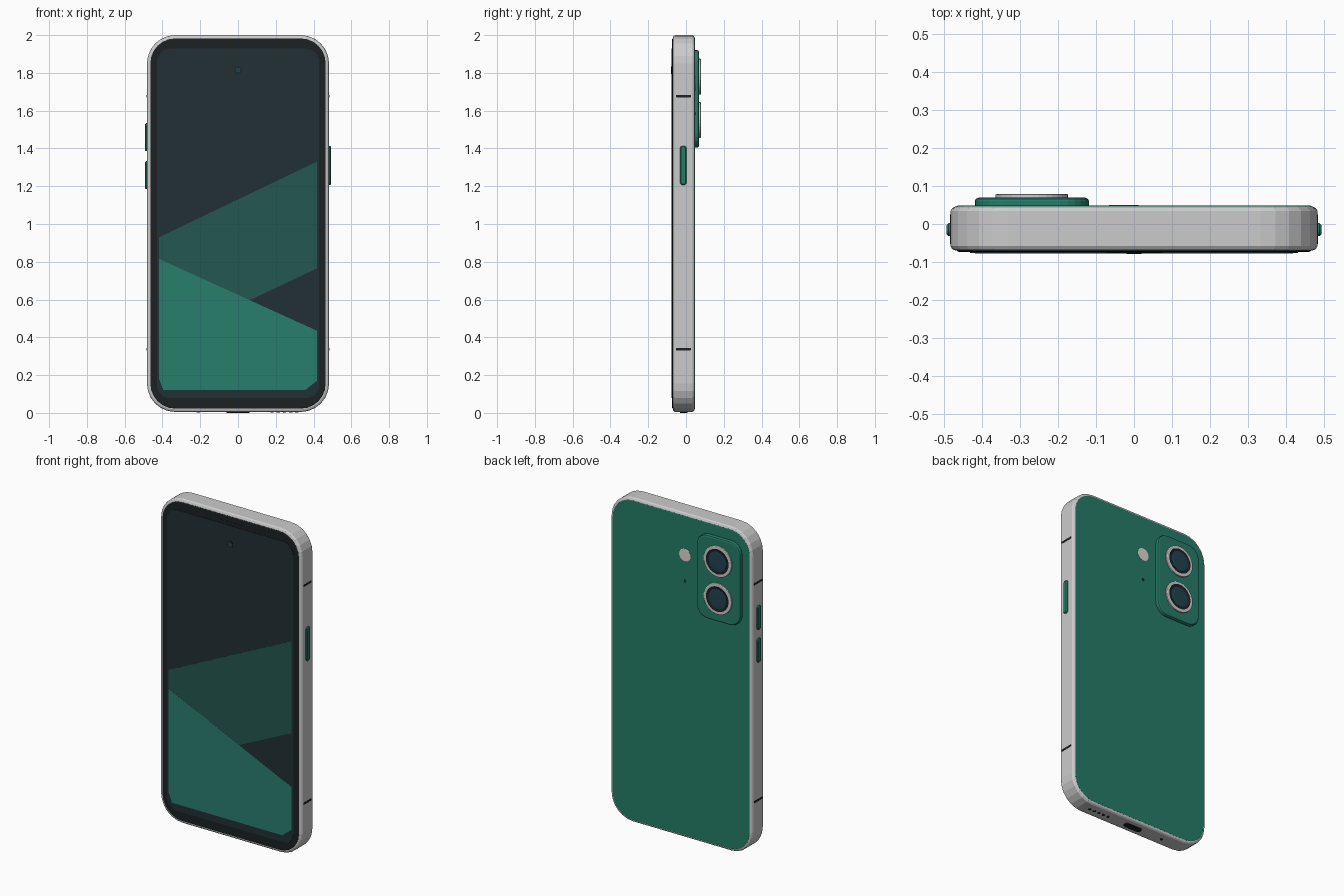
import bpy, bmesh
from math import sin, cos, pi

if "Cube" in bpy.data.objects:
    bpy.data.objects.remove(bpy.data.objects["Cube"])


def mat(name, rgb):
    m = bpy.data.materials.new(name)
    m.diffuse_color = (*rgb, 1)
    m.use_nodes = True
    m.node_tree.nodes["Principled BSDF"].inputs["Base Color"].default_value = m.diffuse_color
    return m


GREEN = mat("green", (0.018, 0.20, 0.135))
BLACK = mat("black", (0.012, 0.015, 0.016))
SCREEN = mat("screen", (0.015, 0.03, 0.035))
MID = mat("wallpaper_mid", (0.017, 0.095, 0.08))
LIGHT = mat("wallpaper_light", (0.022, 0.21, 0.15))
BLUE = mat("lens_blue", (0.015, 0.055, 0.08))
SILVER = mat("silver", (0.62, 0.64, 0.63))
CREAM = mat("cream", (0.72, 0.68, 0.62))

AXES = {"x": lambda u, v, d: (d, u, v),
        "y": lambda u, v, d: (u, d, v),
        "z": lambda u, v, d: (u, v, d)}


def build(name, loops, axis, material):
    """Skin a stack of (points, depth) loops and cap both ends."""
    bm = bmesh.new()
    rows = [[bm.verts.new(AXES[axis](u, v, d)) for u, v in pts] for pts, d in loops]
    n = len(rows[0])
    for a, b in zip(rows, rows[1:]):
        for i in range(n):
            j = (i + 1) % n
            bm.faces.new((a[i], a[j], b[j], b[i]))
    bm.faces.new(rows[0])
    bm.faces.new(rows[-1])
    bmesh.ops.recalc_face_normals(bm, faces=bm.faces)
    mesh = bpy.data.meshes.new(name)
    bm.to_mesh(mesh)
    bm.free()
    mesh.materials.append(material)
    ob = bpy.data.objects.new(name, mesh)
    bpy.context.collection.objects.link(ob)
    return ob


def outline(c, w, h, r, seg):
    """Rounded rectangle with half sizes w, h and corner radius r."""
    pts = []
    for k, (sx, sy) in enumerate(((1, 1), (-1, 1), (-1, -1), (1, -1))):
        for i in range(seg + 1):
            a = (k + i / seg) * pi / 2
            pts.append((c[0] + sx * (w - r) + r * cos(a), c[1] + sy * (h - r) + r * sin(a)))
    return pts


def slab(name, c, w, h, r, rings, material, axis="y", seg=6):
    """Rounded slab; rings are (depth, inset) pairs."""
    loops = [(outline(c, w - i, h - i, max(r - i, 0.001), seg), d) for d, i in rings]
    return build(name, loops, axis, material)


def disc(name, c, r, rings, material, axis="y", sides=32):
    """Round part; rings are (depth, inset) pairs."""
    loops = [([(c[0] + (r - i) * cos(2 * pi * k / sides), c[1] + (r - i) * sin(2 * pi * k / sides))
               for k in range(sides)], d) for d, i in rings]
    return build(name, loops, axis, material)


# metal frame, front glass, back panel
MID_Z = 1.0025
slab("frame", (0, MID_Z), 0.482, 0.9975, 0.15,
     [(-0.070, 0.014), (-0.066, 0.005), (-0.058, 0), (0.034, 0), (0.042, 0.005), (0.046, 0.014)], SILVER)
slab("front_glass", (0, MID_Z), 0.464, 0.98, 0.132, [(-0.06, 0), (-0.071, 0), (-0.0735, 0.004)], BLACK)
slab("back_panel", (0, MID_Z), 0.466, 0.982, 0.134, [(0.04, 0), (0.0465, 0), (0.048, 0.003)], GREEN)

# display with two wallpaper shapes
slab("display", (0, 1.003), 0.43, 0.925, 0.07, [(-0.07, 0), (-0.076, 0)], SCREEN)
band_mid = [(-0.418, 0.37), (0.418, 0.765), (0.418, 1.33), (-0.418, 0.93)]
band_light = [(-0.418, 0.18), (-0.395, 0.12), (0.355, 0.12), (0.418, 0.17), (0.418, 0.435), (-0.418, 0.815)]
build("wallpaper_mid", [(band_mid, -0.074), (band_mid, -0.0766)], "y", MID)
build("wallpaper_light", [(band_light, -0.074), (band_light, -0.0772)], "y", LIGHT)

# front camera and earpiece slot
disc("front_camera_ring", (0, 1.815), 0.02, [(-0.07, 0), (-0.078, 0), (-0.0785, 0.002)], BLACK)
disc("front_camera_lens", (0, 1.815), 0.014, [(-0.07, 0), (-0.079, 0)], BLUE)
slab("earpiece_slot", (0, 1.945), 0.075, 0.006, 0.0059, [(-0.07, 0), (-0.0745, 0)], BLACK)

# rear camera island with two lenses
slab("camera_island", (-0.268, 1.6625), 0.15, 0.2575, 0.075,
     [(0.04, 0), (0.06, 0), (0.066, 0.003), (0.069, 0.010)], GREEN)
for i, z in enumerate((1.78, 1.55)):
    c = (-0.268, z)
    disc(f"lens_ring_{i}", c, 0.095,
         [(0.06, 0), (0.077, 0), (0.079, 0.003), (0.079, 0.018), (0.074, 0.020)], SILVER)
    disc(f"lens_barrel_{i}", c, 0.078, [(0.07, 0), (0.079, 0), (0.0765, 0.016)], BLACK)
    disc(f"lens_glass_{i}", c, 0.061, [(0.07, 0), (0.0775, 0), (0.079, 0.02)], BLUE)

# flash and rear microphone
disc("flash", (-0.027, 1.745), 0.039, [(0.04, 0), (0.0495, 0), (0.0505, 0.003)], CREAM)
disc("rear_microphone", (-0.027, 1.585), 0.008, [(0.04, 0), (0.049, 0)], BLACK, sides=16)

# side buttons
for name, s, z, h in (("power_button", 1, 1.31, 0.104),
                      ("volume_up_button", -1, 1.46, 0.074),
                      ("volume_down_button", -1, 1.259, 0.074)):
    slab(name, (-0.0145, z), 0.017, h, 0.014,
         [(s * 0.47, 0), (s * 0.487, 0), (s * 0.492, 0.005)], GREEN, "x", 4)

# antenna bands on both sides
for s, side in ((1, "right"), (-1, "left")):
    for z, level in ((1.677, "upper"), (0.337, "lower")):
        slab(f"antenna_band_{side}_{level}", (-0.0135, z), 0.039, 0.006, 0.001,
             [(s * 0.47, 0), (s * 0.4835, 0)], BLACK, "x", 1)

# charging port, speaker holes and microphone in the bottom edge
slab("charging_port", (0, -0.012), 0.06, 0.019, 0.018, [(0.02, 0), (0.0, 0)], BLACK, "z")
for i in range(5):
    disc(f"speaker_hole_{i}", (0.18 + i * 0.033, -0.012), 0.009, [(0.02, 0), (0.003, 0)], BLACK, "z", 16)
disc("bottom_microphone", (-0.21, -0.012), 0.009, [(0.02, 0), (0.003, 0)], BLACK, "z", 16)
